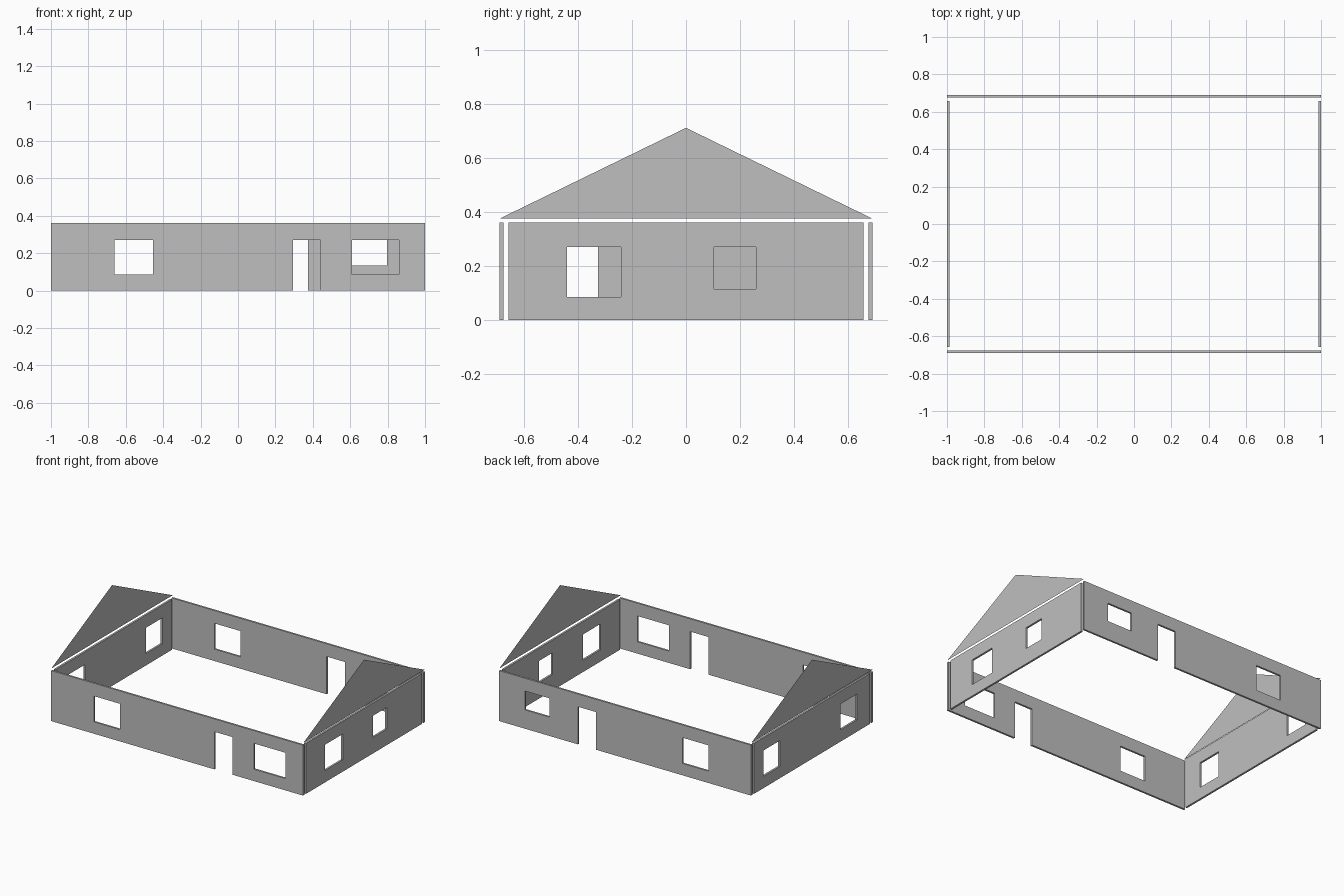
import bpy
import bmesh
from mathutils import Matrix, Vector

if "Cube" in bpy.data.objects:
    bpy.data.objects.remove(bpy.data.objects["Cube"])

WALL_TOP = 0.362
HEAD = 0.27      # top of every opening
SILL = 0.085
THICK = 0.014

# Single plaster colour
plaster = bpy.data.materials.new("plaster_grey")
plaster.use_nodes = True
GREY = (0.52, 0.52, 0.52, 1)
plaster.diffuse_color = GREY
plaster.node_tree.nodes["Principled BSDF"].inputs["Base Color"].default_value = GREY


def make_object(name, bm):
    mesh = bpy.data.meshes.new(name)
    bm.to_mesh(mesh)
    bm.free()
    mesh.materials.append(plaster)
    obj = bpy.data.objects.new(name, mesh)
    bpy.context.collection.objects.link(obj)
    return obj


def add_box(bm, low, high):
    low, high = Vector(low), Vector(high)
    matrix = Matrix.Translation((low + high) / 2) @ Matrix.Diagonal((*(high - low), 1))
    bmesh.ops.create_cube(bm, size=1, matrix=matrix)


def make_wall(name, axis, side, outer, half_length, openings):
    """Wall running along axis, with its outer face at side * outer."""

    def box(bm, start, end, bottom, top, margin):
        faces = sorted((side * (outer + margin), side * (outer - THICK - margin)))
        spans = [(start, end), faces] if axis == "x" else [faces, (start, end)]
        spans.append((bottom, top))
        add_box(bm, [s[0] for s in spans], [s[1] for s in spans])

    bm = bmesh.new()
    box(bm, -half_length, half_length, 0, WALL_TOP, 0)
    wall = make_object(name, bm)

    # Cut the doors and windows through the wall
    bm = bmesh.new()
    for start, end, bottom in openings:
        box(bm, start, end, bottom, HEAD, 0.05)
    cutter = make_object(name + "_cutter", bm)
    cutter.hide_render = True
    cut = wall.modifiers.new("openings", "BOOLEAN")
    cut.operation = "DIFFERENCE"
    cut.solver = "EXACT"
    cut.object = cutter
    bpy.context.view_layer.objects.active = wall
    bpy.ops.object.modifier_apply(modifier=cut.name)
    bpy.data.objects.remove(cutter)


# Long walls: start, end and bottom of each opening (doors reach below the floor)
DOOR = -0.1
make_wall("front_wall", "x", -1, 0.69, 1,
          [(-0.66, -0.455, SILL), (0.295, 0.44, DOOR), (0.61, 0.86, SILL)])
make_wall("back_wall", "x", 1, 0.69, 1,
          [(-0.66, -0.455, SILL), (0.23, 0.375, DOOR), (0.6, 0.797, 0.135)])

# Short walls, set clear of the long ones
make_wall("left_wall", "y", 1, 1, 0.658,
          [(-0.44, -0.24, SILL), (0.104, 0.26, 0.115)])
make_wall("right_wall", "y", -1, 1, 0.658,
          [(-0.51, -0.325, SILL), (0.365, 0.55, SILL)])

# Thin gable sheets floating just above the short walls
for name, side in (("left_gable", 1), ("right_gable", -1)):
    bm = bmesh.new()
    corners = [(side, -0.688 * side, 0.377), (side, 0.688 * side, 0.377), (side, 0, 0.712)]
    bm.faces.new([bm.verts.new(c) for c in corners])
    make_object(name, bm)
